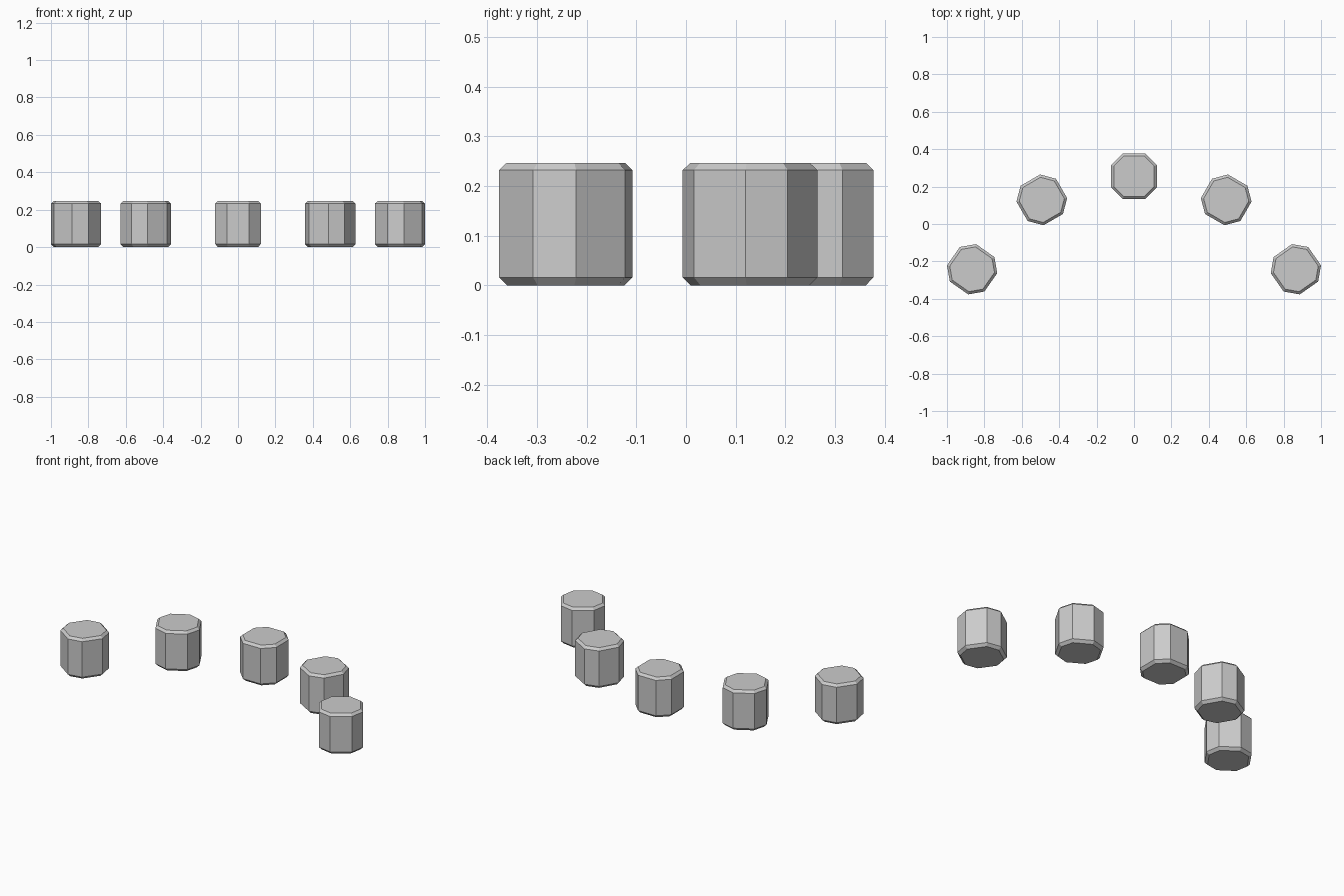
import bpy, bmesh, math
from mathutils import Matrix

if "Cube" in bpy.data.objects:
    bpy.data.objects.remove(bpy.data.objects["Cube"])

A, B = 0.122, 0.060        # half width, half length of each flat side
HEIGHT = 0.246


def ring(bm, inset, z):
    """Chamfered-square outline, inset evenly on all eight sides."""
    a, b = A - inset, B - inset * (math.sqrt(2) - 1)
    pts = [(a, -b), (a, b), (b, a), (-b, a), (-a, b), (-a, -b), (-b, -a), (b, -a)]
    return [bm.verts.new((x, y, z)) for x, y in pts]


def block(name, x, y, angle):
    bm = bmesh.new()
    rings = [ring(bm, d, z) for d, z in
             ((0.015, 0), (0, 0.016), (0, HEIGHT - 0.014), (0.014, HEIGHT))]
    for lo, hi in zip(rings, rings[1:]):
        for i in range(8):
            j = (i + 1) % 8
            bm.faces.new((lo[i], lo[j], hi[j], hi[i]))
    bm.faces.new(rings[0][::-1])
    bm.faces.new(rings[-1])
    bm.transform(Matrix.Rotation(math.radians(angle), 4, 'Z'))
    mesh = bpy.data.meshes.new(name)
    bm.to_mesh(mesh)
    bm.free()
    ob = bpy.data.objects.new(name, mesh)
    ob.location = (x, y, 0)
    bpy.context.collection.objects.link(ob)


# Middle block at the top of the arc
block("middle_block", 0, 0.255, 0)

# Mirrored pairs following the arc
for side, s in (("right", 1), ("left", -1)):
    block(f"inner_block_{side}", s * 0.493, 0.129, -30 * s)
    block(f"outer_block_{side}", s * 0.8655, -0.242, -55 * s)
